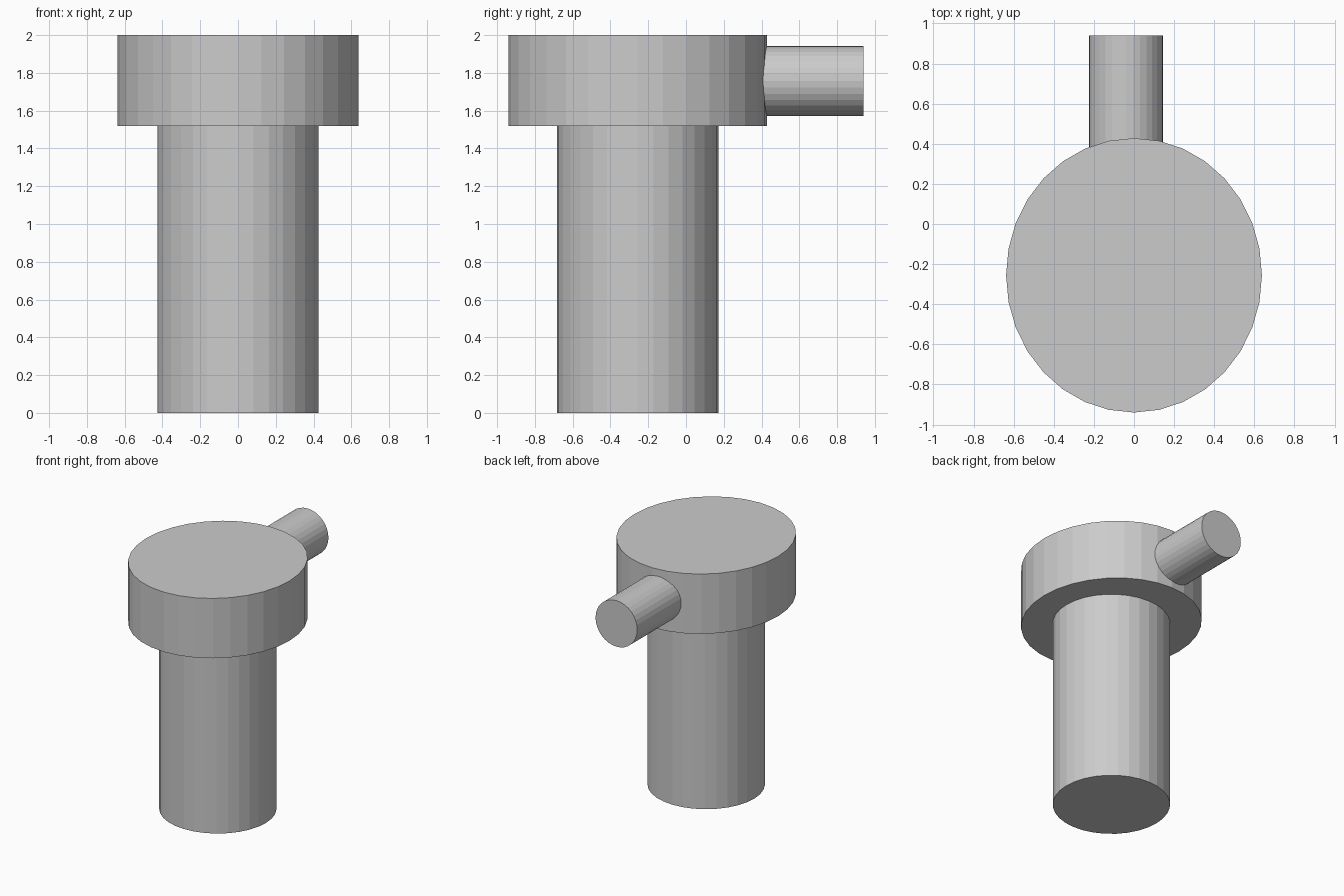
import bpy
import math

if "Cube" in bpy.data.objects:
    bpy.data.objects.remove(bpy.data.objects["Cube"])


def cylinder(name, centre, rx, ry, length, rotation=(0, 0, 0)):
    """Flat-faced 32-sided cylinder with separate cross-section radii."""
    bpy.ops.mesh.primitive_cylinder_add(
        vertices=32, radius=1, depth=1, location=centre, rotation=rotation)
    ob = bpy.context.object
    ob.name = ob.data.name = name
    ob.scale = (rx, ry, length)
    bpy.ops.object.transform_apply(location=False, rotation=False, scale=True)
    return ob


AXIS_Y = -0.256      # shared centre line of shaft and head
HEAD_BOTTOM = 1.52
PEG_START, PEG_END = 0.25, 0.94

# Round lower shaft
cylinder("shaft", (0, AXIS_Y, HEAD_BOTTOM / 2), 0.427, 0.427, HEAD_BOTTOM)

# Slightly oval head
cylinder("head", (0, AXIS_Y, (HEAD_BOTTOM + 2) / 2), 0.638, 0.684, 2 - HEAD_BOTTOM)

# Peg sticking out of the back of the head, a little off centre
cylinder("side_peg", (-0.04, (PEG_START + PEG_END) / 2, 1.758),
         0.185, 0.185, PEG_END - PEG_START, (math.radians(-90), 0, 0))
